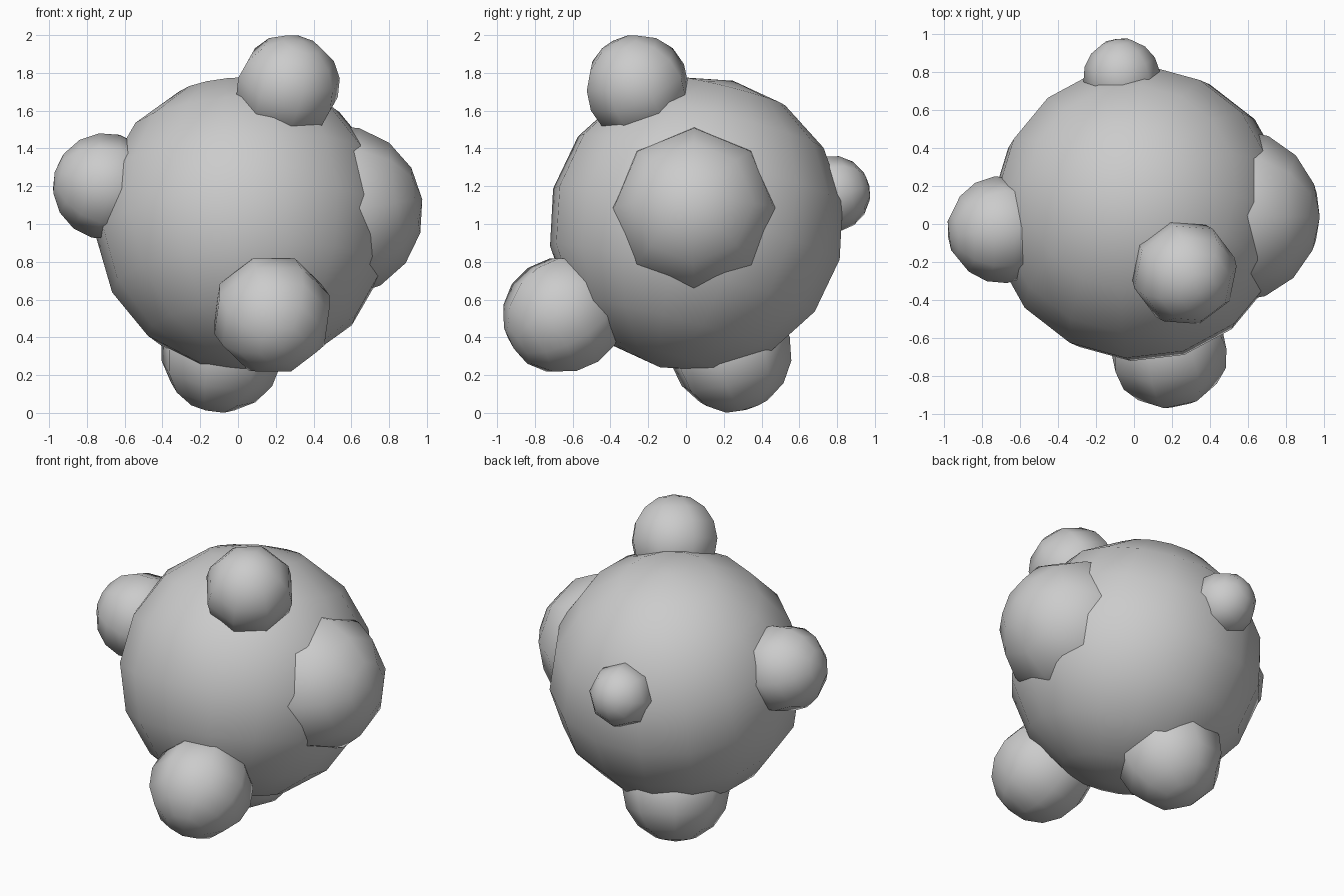
import bpy
import math
from mathutils import Vector, Matrix

if "Cube" in bpy.data.objects:
    bpy.data.objects.remove(bpy.data.objects["Cube"])

grey = bpy.data.materials.new("light_grey")
grey.diffuse_color = (0.6, 0.6, 0.6, 1)
grey.use_nodes = True
grey.node_tree.nodes["Principled BSDF"].inputs["Base Color"].default_value = grey.diffuse_color

CENTRE = Vector((0.03, 0.055, 1.0))


def ball(name, centre, radius, axis, segments, rings, roll=0.0):
    """Smooth low-poly ball with its pole turned along axis."""
    bpy.ops.mesh.primitive_uv_sphere_add(segments=segments, ring_count=rings, radius=radius)
    ob = bpy.context.object
    ob.name = name
    turn = Vector(axis).to_track_quat('Z', 'Y').to_matrix().to_4x4()
    ob.data.transform(turn @ Matrix.Rotation(math.radians(roll), 4, 'Z'))
    ob.location = centre
    ob.data.materials.append(grey)
    bpy.ops.object.shade_smooth()
    return ob


# Main body, slightly tilted
ball("body", CENTRE, 0.785, (-0.06, 0.19, 0.745), 16, 8)

# Round knobs half sunk into the body, each pointing outwards
knobs = [
    ("top_knob", (0.265, -0.257, 1.723), 0.28, 22.5),
    ("left_knob", (-0.70, -0.03, 1.20), 0.282, 0),
    ("front_knob", (0.18, -0.65, 0.52), 0.322, 22.5),
    ("bottom_knob", (-0.09, 0.235, 0.33), 0.33, 0),
    ("back_knob", (-0.065, 0.775, 1.16), 0.202, 0),
    ("right_knob", (0.525, 0.045, 1.068), 0.455, 0),
]
for name, pos, radius, roll in knobs:
    ball(name, pos, radius, Vector(pos) - CENTRE, 8, 8, roll)
